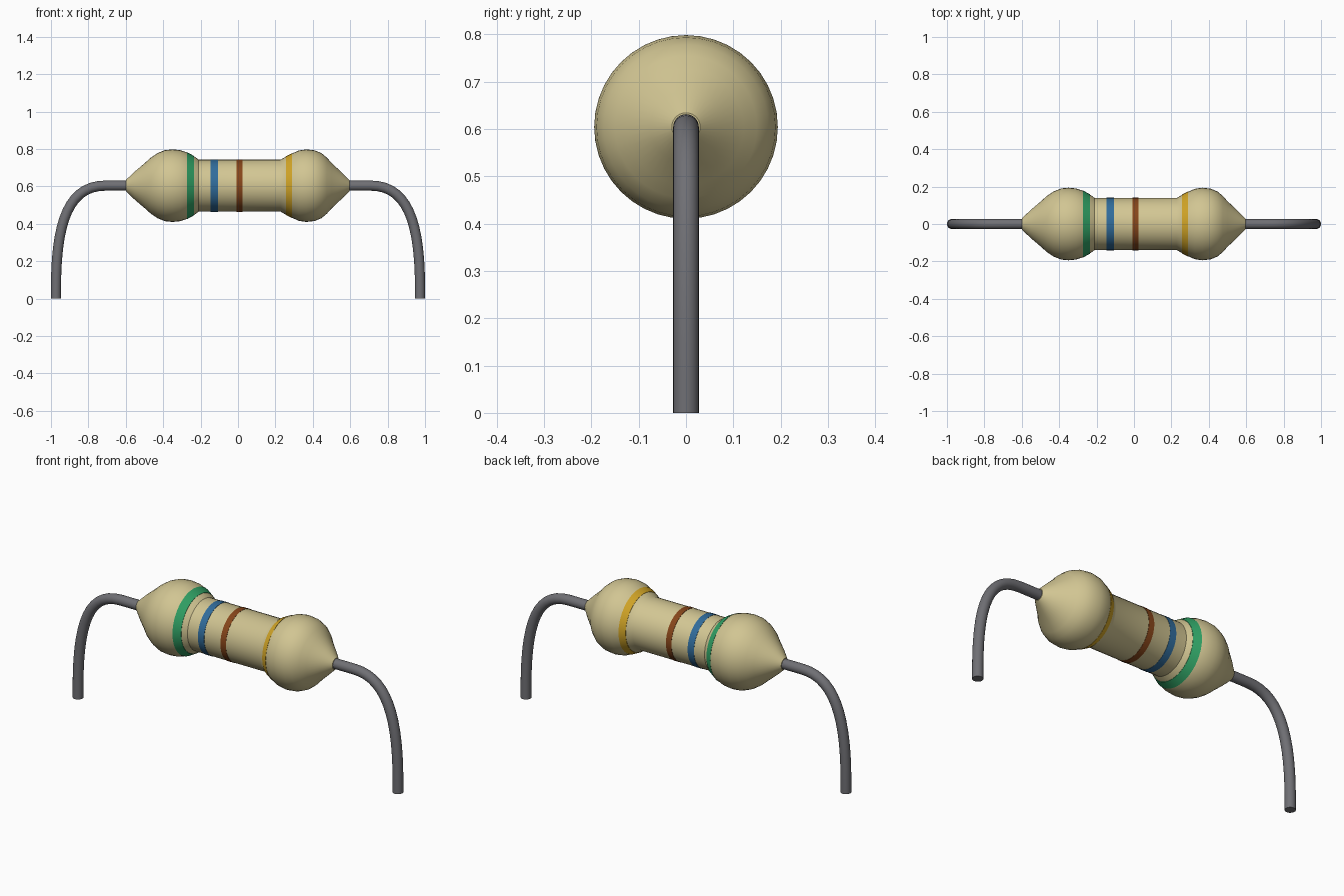
import bpy, bmesh, math
from mathutils import Vector

if "Cube" in bpy.data.objects:
    bpy.data.objects.remove(bpy.data.objects["Cube"])

AXIS_Z = 0.604
WIRE_R = 0.027
SEG = 40


def material(name, rgb):
    m = bpy.data.materials.new(name)
    m.diffuse_color = (*rgb, 1)
    m.use_nodes = True
    m.node_tree.nodes["Principled BSDF"].inputs["Base Color"].default_value = m.diffuse_color
    return m


def add_object(name, bm, mats=()):
    bmesh.ops.recalc_face_normals(bm, faces=bm.faces)
    me = bpy.data.meshes.new(name)
    bm.to_mesh(me)
    bm.free()
    for m in mats:
        me.materials.append(m)
    ob = bpy.data.objects.new(name, me)
    bpy.context.collection.objects.link(ob)
    bpy.ops.object.select_all(action='DESELECT')
    ob.select_set(True)
    bpy.context.view_layer.objects.active = ob
    bpy.ops.object.shade_smooth_by_angle(angle=math.radians(35))
    return ob


def sweep(bm, rings, seg):
    """Bridge rings given as (centre, tangent angle in xz, radius) and cap the ends."""
    loops = []
    for c, a, r in rings:
        n = Vector((-math.sin(a), 0, math.cos(a)))
        loops.append([bm.verts.new(c + r * (n * math.cos(t) + Vector((0, 1, 0)) * math.sin(t)))
                      for t in (2 * math.pi * i / seg for i in range(seg))])
    for A, B in zip(loops, loops[1:]):
        for i in range(seg):
            j = (i + 1) % seg
            bm.faces.new((A[i], A[j], B[j], B[i]))
    bm.faces.new(loops[0])
    bm.faces.new(loops[-1])


# Body outline as (x, radius): pointed bulge, slim waist, pointed bulge
profile = [(-.60, .03), (-.55, .077), (-.497, .122), (-.465, .151), (-.43, .174), (-.39, .19),
           (-.35, .194), (-.31, .190), (-.273, .178), (-.235, .157), (-.21, .139),
           (.228, .139), (.257, .156), (.289, .172), (.325, .188), (.365, .194), (.41, .189),
           (.446, .174), (.475, .150), (.50, .122), (.55, .075), (.595, .03)]


def radius_at(x):
    for (x0, r0), (x1, r1) in zip(profile, profile[1:]):
        if x0 <= x <= x1:
            return r0 + (r1 - r0) * (x - x0) / (x1 - x0)


bm = bmesh.new()
sweep(bm, [(Vector((x, 0, AXIS_Z)), 0, r) for x, r in profile], SEG)
add_object("resistor_body", bm, [material("tan", (.64, .56, .29))])

# Colour bands hugging the body
bands = [("green_band", -.273, -.235, (.03, .36, .13)), ("blue_band", -.146, -.108, (.03, .15, .33)),
         ("brown_band", -.009, .024, (.24, .06, .01)), ("gold_band", .257, .289, (.65, .38, .02))]
for name, x0, x1, rgb in bands:
    bm = bmesh.new()
    sweep(bm, [(Vector((x, 0, AXIS_Z)), 0, radius_at(x) + .0015) for x in (x0, x1)], SEG)
    add_object(name, bm, [material(name, rgb)])

# Bent wire leads: straight out, curved over, straight down
p0, p1, p2, p3 = (Vector(p) for p in ((.71, 0, AXIS_Z), (.90, 0, AXIS_Z), (.973, 0, .42), (.973, 0, .06)))
path = [Vector((.57, 0, AXIS_Z))]
for i in range(15):
    t = i / 14
    path.append(p0 * (1 - t)**3 + p1 * 3 * t * (1 - t)**2 + p2 * 3 * t * t * (1 - t) + p3 * t**3)
path.append(Vector((.973, 0, 0)))
for name, s in (("right_lead", 1), ("left_lead", -1)):
    pts = [Vector((p.x * s, 0, p.z)) for p in path]
    rings = []
    for i, p in enumerate(pts):
        d = pts[min(i + 1, len(pts) - 1)] - pts[max(i - 1, 0)]
        rings.append((p, math.atan2(d.z, d.x), WIRE_R))
    bm = bmesh.new()
    sweep(bm, rings, 24)
    add_object(name, bm, [material(name + "_metal", (.16, .16, .175))])
